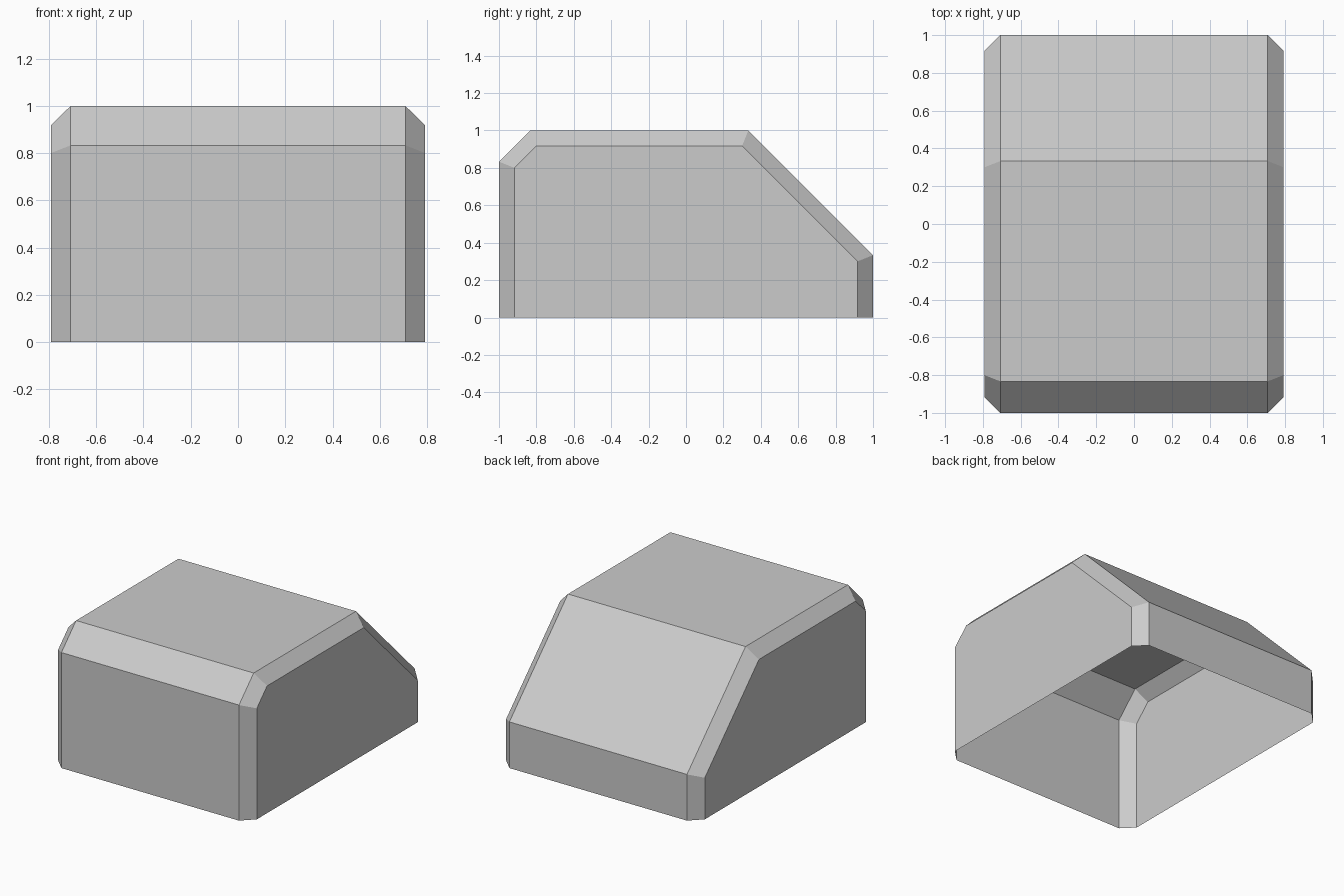
import bpy
import bmesh

if "Cube" in bpy.data.objects:
    bpy.data.objects.remove(bpy.data.objects["Cube"])

# Side outlines (y, z), running from the front foot over the top to the back foot
OUTER = [(-1, 0), (-1, 0.833), (-0.833, 1), (0.333, 1), (1, 0.333), (1, 0)]
INNER = [(-0.917, 0), (-0.917, 0.8), (-0.8, 0.917), (0.3, 0.917), (0.917, 0.3), (0.917, 0)]

# Cross-sections along x: the chamfered ends use the smaller outline
SECTIONS = [(-0.792, INNER), (-0.708, OUTER), (0.708, OUTER), (0.792, INNER)]

grey = bpy.data.materials.new("plain grey")
grey.diffuse_color = (0.6, 0.6, 0.6, 1)
grey.use_nodes = True
grey.node_tree.nodes["Principled BSDF"].inputs["Base Color"].default_value = grey.diffuse_color

# Shell: strips between the sections, flat side walls, open underneath
bm = bmesh.new()
rows = [[bm.verts.new((x, y, z)) for y, z in outline] for x, outline in SECTIONS]
for a, b in zip(rows, rows[1:]):
    for i in range(len(a) - 1):
        bm.faces.new((a[i], b[i], b[i + 1], a[i + 1]))
bm.faces.new(rows[0])
bm.faces.new(rows[-1][::-1])

mesh = bpy.data.meshes.new("sloped_shell")
bm.to_mesh(mesh)
bm.free()
mesh.materials.append(grey)
shell = bpy.data.objects.new("sloped_shell", mesh)
bpy.context.collection.objects.link(shell)
